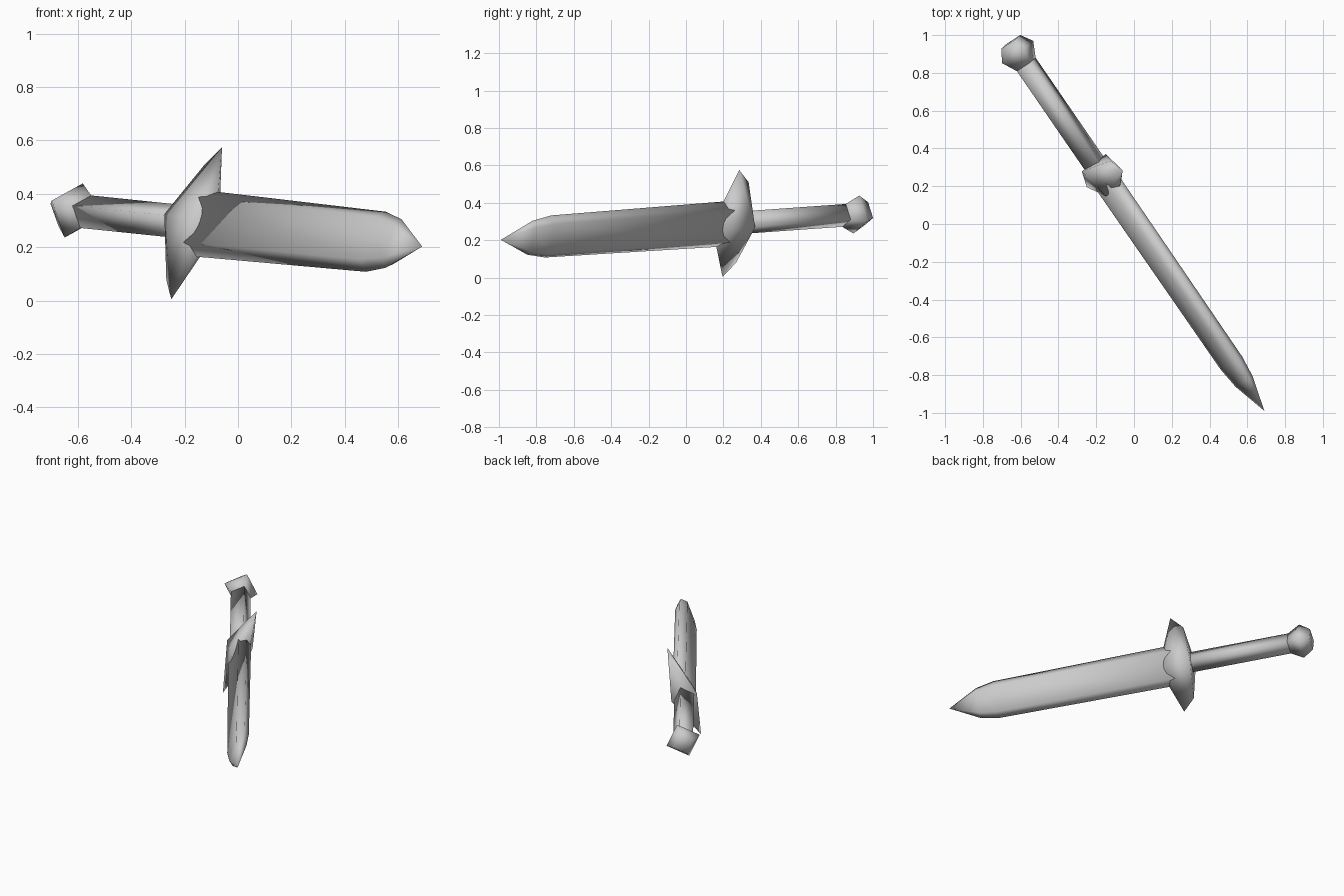
import bpy, bmesh
from mathutils import Vector, Matrix

if "Cube" in bpy.data.objects:
    bpy.data.objects.remove(bpy.data.objects["Cube"], do_unlink=True)

# One plain grey metal for the whole sword
steel = bpy.data.materials.new("grey_steel")
steel.use_nodes = True
grey = (0.6, 0.6, 0.6, 1)
steel.diffuse_color = grey
steel.node_tree.nodes["Principled BSDF"].inputs["Base Color"].default_value = grey

# Sword frame: X runs to the blade tip, Y across the guard, Z through the thickness
across = Vector((0.19, 0.09, 0.57)).normalized()
along = Vector((0.565, -0.822, -0.058))
along = (along - across * along.dot(across)).normalized()
frame = Matrix((along, across, along.cross(across))).transposed().to_4x4()
frame.translation = (-0.155, 0.24, 0.29)


def finish(name, bm):
    bmesh.ops.recalc_face_normals(bm, faces=bm.faces)
    mesh = bpy.data.meshes.new(name)
    bm.to_mesh(mesh)
    bm.free()
    mesh.materials.append(steel)
    mesh.shade_smooth()
    obj = bpy.data.objects.new(name, mesh)
    bpy.context.collection.objects.link(obj)
    obj.matrix_world = frame


def loft(name, outline, sections, tip=None):
    """Skin scaled copies of an outline; close with a point or a flat cap."""
    bm = bmesh.new()
    rings = [[bm.verts.new((x, y * width, z * depth)) for y, z in outline]
             for x, width, depth in sections]
    n = len(outline)
    for r, q in zip(rings, rings[1:]):
        for i in range(n):
            j = (i + 1) % n
            bm.faces.new((r[i], r[j], q[j], q[i]))
    bm.faces.new(rings[0])
    if tip is None:
        bm.faces.new(rings[-1])
    else:
        point = bm.verts.new((tip, 0, 0))
        for i in range(n):
            bm.faces.new((rings[-1][i], rings[-1][(i + 1) % n], point))
    finish(name, bm)


diamond = [(1, 0), (0, 1), (-1, 0), (0, -1)]
bevelled = [(1, 0), (0.7, 1), (-0.7, 1), (-1, 0), (-0.7, -1), (0.7, -1)]

# Blade with bevelled edges and a two-step point
loft("blade", bevelled, [(0.0, 0.13, 0.042), (1.187, 0.12, 0.04), (1.305, 0.097, 0.032)], tip=1.495)

# Four-sided grip and flared pommel
loft("grip", diamond, [(-0.05, 0.065, 0.065), (-0.735, 0.065, 0.065)])
loft("pommel", diamond, [(-0.735, 0.065, 0.065), (-0.815, 0.108, 0.108), (-0.88, 0.066, 0.066)])

# Pointed guard: hull of a mirrored outline
bm = bmesh.new()
for side in (1, -1):
    for x, y in ((-0.074, 0.23), (0, 0.304), (0.07, 0.132)):
        bm.verts.new((x, side * y, 0))
    for x, z in ((-0.102, 0.083), (0.08, 0.05)):
        bm.verts.new((x, 0, side * z))
bmesh.ops.convex_hull(bm, input=bm.verts)
finish("guard", bm)
